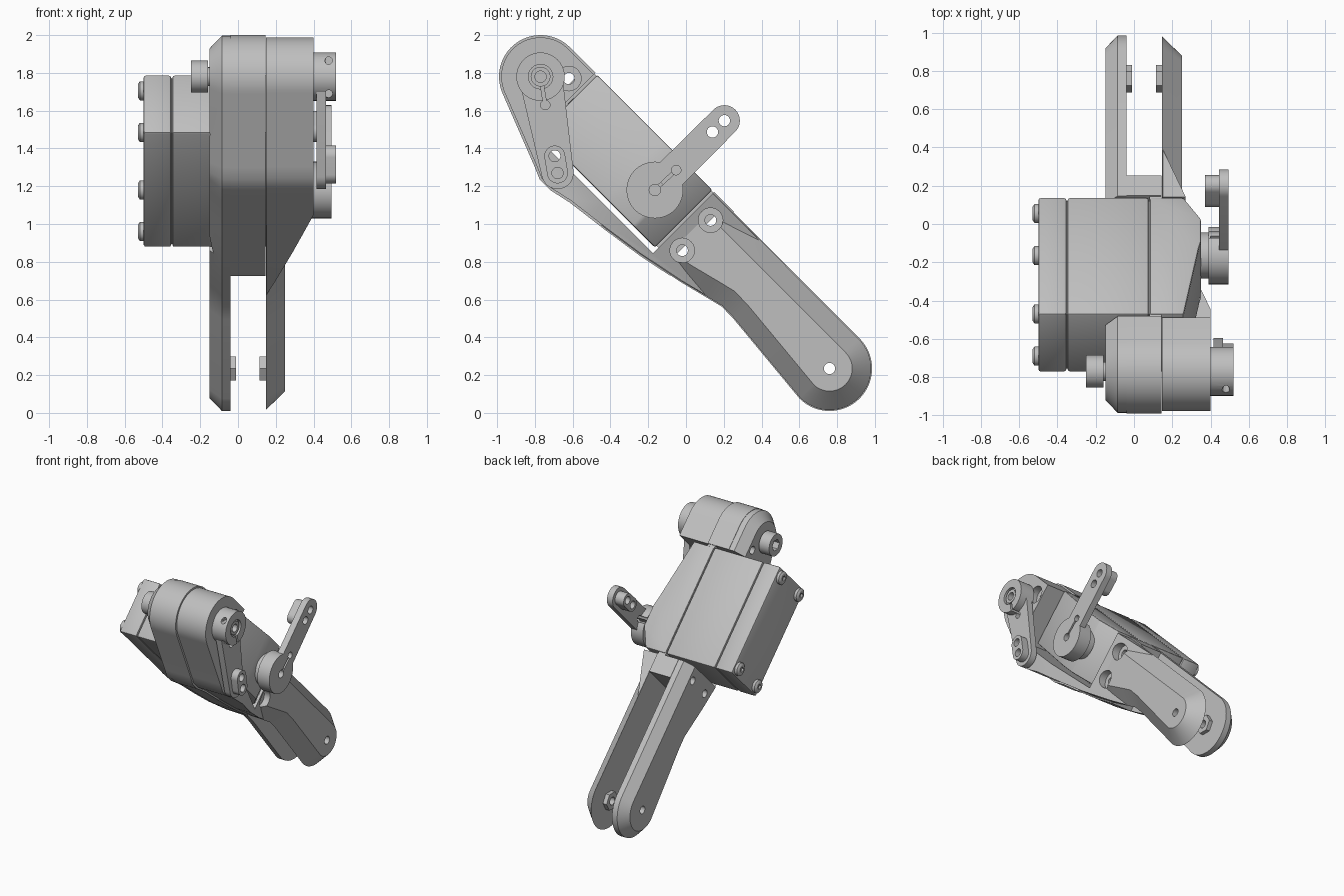
import bpy, bmesh
from math import sin, cos, radians, atan2, acos, degrees
from mathutils import Vector

if "Cube" in bpy.data.objects:
    bpy.data.objects.remove(bpy.data.objects["Cube"], do_unlink=True)

grey = bpy.data.materials.new("light_grey")
grey.use_nodes = True
grey.diffuse_color = (0.52, 0.52, 0.52, 1)
grey.node_tree.nodes["Principled BSDF"].inputs["Base Color"].default_value = (0.52, 0.52, 0.52, 1)

KNEE, FOOT, SHAFT = (-0.77, 1.78), (0.76, 0.235), (-0.165, 1.18)


# ---- helpers: 2D outlines are (y, z) points, extruded along x ----
def loft(name, rings):
    bm = bmesh.new()
    loops = [[bm.verts.new(p) for p in ring] for ring in rings]
    n = len(loops[0])
    for a, b in zip(loops, loops[1:]):
        for i in range(n):
            bm.faces.new((a[i], a[(i + 1) % n], b[(i + 1) % n], b[i]))
    bm.faces.new(loops[0])
    bm.faces.new(loops[-1])
    bmesh.ops.recalc_face_normals(bm, faces=bm.faces)
    mesh = bpy.data.meshes.new(name)
    bm.to_mesh(mesh)
    bm.free()
    obj = bpy.data.objects.new(name, mesh)
    bpy.context.collection.objects.link(obj)
    mesh.materials.append(grey)
    return obj


def prism(name, *sections):
    return loft(name, [[(x, y, z) for y, z in pts] for x, pts in sections])


def slab(name, x0, x1, pts):
    return prism(name, (x0, pts), (x1, pts))


def arc(c, r, a0=0, a1=360, n=32):
    return [(c[0] + r * cos(radians(a0 + (a1 - a0) * i / n)),
             c[1] + r * sin(radians(a0 + (a1 - a0) * i / n))) for i in range(n + (a1 - a0 < 360))]


def disc(name, x0, x1, c, r, n=40):
    return slab(name, x0, x1, arc(c, r, n=n))


def hull(c0, r0, c1, r1):
    """Two circles joined by their tangents."""
    d = Vector(c1) - Vector(c0)
    a = degrees(atan2(d.y, d.x))
    t = degrees(acos((r0 - r1) / d.length))
    return arc(c0, r0, a + t, a + 360 - t, 24) + arc(c1, r1, a - t, a + t, 24)


def inset(pts, d):
    out = []
    for i, p in enumerate(pts):
        p = Vector(p)
        e = (p - Vector(pts[i - 1])).normalized()
        f = (Vector(pts[(i + 1) % len(pts)]) - p).normalized()
        out.append(tuple(p + Vector((-e.y - f.y, e.x + f.x)) * d / (1 + e.dot(f))))
    return out


def diag(s, d):
    """Point from its sum y+z and difference y-z: the leg runs along d."""
    return ((s + d) / 2, (s - d) / 2)


def rect(s0, s1, d0, d1):
    return [diag(s0, d0), diag(s0, d1), diag(s1, d1), diag(s1, d0)]


def modify(obj, kind, **settings):
    mod = obj.modifiers.new(kind, kind)
    for k, v in settings.items():
        setattr(mod, k, v)
    bpy.context.view_layer.objects.active = obj
    bpy.ops.object.modifier_apply(modifier=mod.name)


def cut(obj, *cutters):
    for c in cutters:
        modify(obj, 'BOOLEAN', operation='DIFFERENCE', object=c, solver='EXACT')
        bpy.data.objects.remove(c, do_unlink=True)
    return obj


def hole(c, r, x0=-1, x1=1, n=24):
    return disc("cutter", x0, x1, c, r, n)


def slice_off(obj, co, no):
    bm = bmesh.new()
    bm.from_mesh(obj.data)
    geom = bm.verts[:] + bm.edges[:] + bm.faces[:]
    res = bmesh.ops.bisect_plane(bm, geom=geom, plane_co=co, plane_no=no, clear_outer=True)
    edges = [e for e in res["geom_cut"] if isinstance(e, bmesh.types.BMEdge)]
    bmesh.ops.contextual_create(bm, geom=edges)
    bmesh.ops.recalc_face_normals(bm, faces=bm.faces)
    bm.to_mesh(obj.data)
    bm.free()


# ---- leg shells ----
belly = [(-0.8, 1.3), (-0.775, 1.236), (-0.72, 1.18), (-0.616, 1.114), (-0.43, 0.97),
         (-0.246, 0.833), (-0.03, 0.69), (0.1, 0.613), (0.188, 0.56), (0.25, 0.495)]
outline = arc(KNEE, 0.22, 45, 205, 28) + belly + arc(FOOT, 0.228, 225, 405, 28)
SCREWS = [(-0.62, 1.77), (0.13, 1.02), (-0.02, 0.86)]


def notch():
    return slab("cutter", -1, 1, rect(0.67, 2, -2.28, -1.02))


right_shell = prism("right_leg_shell", (-0.04, inset(outline, 0.003)),
                    (-0.085, inset(outline, 0.003)), (-0.15, inset(outline, 0.07)))
cut(right_shell, notch(), hole(FOOT, 0.03), *[hole(c, 0.03) for c in SCREWS])

spacer = slab("middle_housing", -0.04, 0.145, outline)
slice_off(spacer, (0, 0.26, 1.07), (0, 1, -1))
cut(spacer, notch(), *[hole(c, 0.03) for c in SCREWS])

left_leg = prism("left_leg_shell", (0.147, inset(outline, 0.008)), (0.25, inset(outline, 0.108)))
slice_off(left_leg, (0, -0.4, 1.04), (0, -1, 1))
left_knee = slab("left_knee_housing", 0.147, 0.40, inset(outline, 0.012))
# the knee housing slopes down into the leg
slice_off(left_knee, (0.40, -0.52, 1.04), (1, 0.24, -0.24))
for shell, spots in ((left_leg, SCREWS[1:]), (left_knee, SCREWS)):
    cut(shell, notch(), *[hole(c, 0.03) for c in SCREWS])
    for c in spots:
        cut(shell, hole(c, 0.065, 0.34 if c[0] < -0.5 else 0.2, 1))
cut(left_leg, hole(FOOT, 0.03))
for side, x0, x1 in (("right", -0.045, -0.01), ("left", 0.115, 0.15)):
    cut(disc(side + "_foot_nut", x0, x1, FOOT, 0.072, 6), hole(FOOT, 0.03))

# ---- knee pivot bolt with hex socket ----
cut(disc("knee_bolt", -0.25, -0.16, KNEE, 0.085), hole(KNEE, 0.045, -1, -0.2, 6))
disc("knee_bolt_shank", -0.17, -0.1, KNEE, 0.05)

# ---- motor: three case sections split by fine seams ----
S0, S1, D0, D1 = 0.71, 1.32, -2.26, -1.04
case = rect(S0, S1, D0, D1)
corners = rect(S0 + 0.085, S1 - 0.085, D0 + 0.085, D1 - 0.085)
base = slab("motor_base", -0.53, -0.353, case)
cut(base, *[slab("cutter", -1, -0.5, rect(S0 - 0.1, S1 + 0.1, D0 - 0.1, D1 + 0.1))])
body = slab("motor_body", -0.348, 0.077, case)
slab("motor_core", -0.4, 0.12, rect(S0 + 0.02, S1 - 0.02, D0 + 0.02, D1 - 0.02))
slab("motor_ears", 0.082, 0.143, rect(S0 + 0.02, S1 - 0.01, D0 - 0.1, -0.89))
profile = [(0.082, D0), (0.26, D0), (0.34, -1.56), (0.35, -1.5), (0.35, -1.26), (0.26, D1), (0.082, D1)]
gearbox = loft("motor_gearbox", [[(x, *diag(s, d)) for x, d in profile] for s in (S0, S1)])
for part in (base, body, gearbox):
    modify(part, 'BEVEL', width=0.012, segments=2, limit_method='ANGLE')
for i, c in enumerate(corners):
    cut(prism(f"case_screw_{i}", (-0.48, arc(c, 0.05)), (-0.52, arc(c, 0.05)), (-0.53, arc(c, 0.035))),
        hole(c, 0.02, -1, -0.515, 6))


# ---- control levers ----
def keyhole(c, toward, r=0.025):
    return [hole(toward, r), slab("cutter", 0.4, 1, hull(c, 0.008, toward, 0.009))]


def lever(name, c, r, tip, inner, pad, arm_x, hub_x, pad_x, slot, arm_r, tip_r):
    cut(slab(name + "_arm", *arm_x, hull(c, arm_r, tip, tip_r)), hole(c, 0.03),
        hole(tip, 0.03), hole(inner, 0.03), *keyhole(c, slot))
    cut(slab(name + "_pad", *pad_x, hull(tip, pad, inner, pad)), hole(tip, 0.03), hole(inner, 0.03))
    hub = disc(name + "_hub", *hub_x, c, r)
    cut(hub, hole(c, 0.065, hub_x[1] - 0.02, 1), hole(c, 0.03), *keyhole(c, slot))
    cut(disc(name + "_spline", hub_x[0], hub_x[1] - 0.008, c, 0.052), hole(c, 0.03))
    return hub


knee_hub = lever("knee_lever", KNEE, 0.128, (-0.68, 1.27), (-0.695, 1.36), 0.055,
                 (0.415, 0.465), (0.40, 0.52), (0.46, 0.52), (-0.745, 1.63), 0.115, 0.085)
# clamp screw holes through the knee hub, front to back
for z in (1.865, 1.69):
    ring = [(0.48 + 0.02 * cos(radians(a)), sin(radians(a)) * 0.02 + z) for a in range(0, 360, 30)]
    cut(knee_hub, loft("cutter", [[(x, y, h) for x, h in ring] for y in (-1, -0.78)]))

lever("motor_lever", SHAFT, 0.15, (0.203, 1.547), (0.14, 1.487), 0.052,
      (0.445, 0.495), (0.39, 0.495), (0.37, 0.45), (-0.052, 1.285), 0.085, 0.082)
disc("motor_shaft_boss", 0.33, 0.40, SHAFT, 0.12)

# ---- smooth curves, crisp edges ----
for obj in bpy.context.scene.objects:
    if obj.type == 'MESH':
        bpy.ops.object.select_all(action='DESELECT')
        obj.select_set(True)
        bpy.context.view_layer.objects.active = obj
        bpy.ops.object.shade_smooth_by_angle(angle=radians(25))
